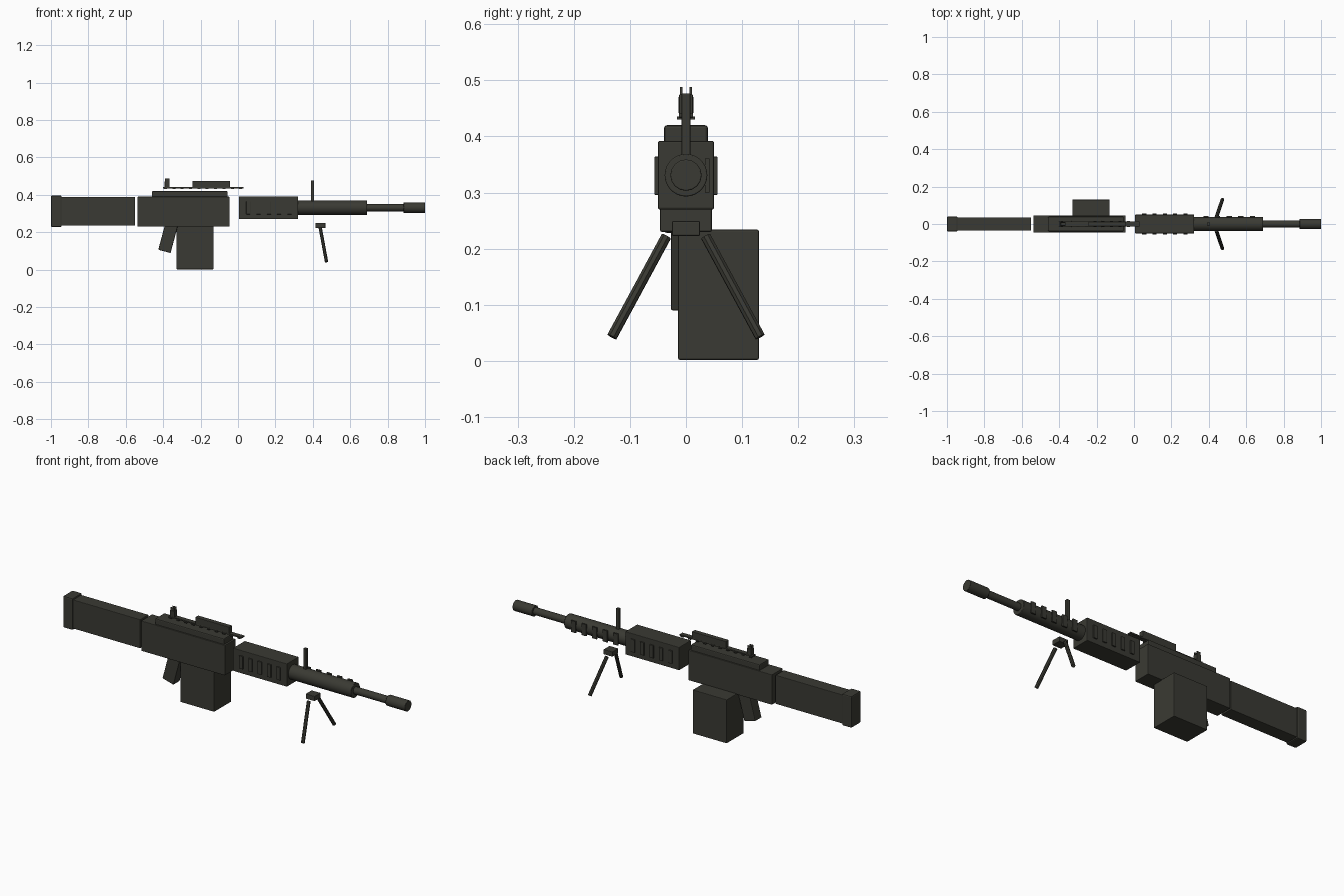
import bpy, math
from mathutils import Vector

mat = bpy.data.materials.new("dark olive metal")
mat.diffuse_color = (0.042, 0.042, 0.033, 1)


def finish(ob, name, bevel):
    ob.name = name
    ob.data.materials.append(mat)
    if bevel:
        m = ob.modifiers.new("edge", 'BEVEL')
        m.width, m.segments, m.limit_method = bevel, 2, 'ANGLE'
    return ob


def box(name, x, y, z, bevel=0.003, tilt=0):
    """Box from (min, max) ranges, tilted around y."""
    c = [(a + b) / 2 for a, b in (x, y, z)]
    bpy.ops.mesh.primitive_cube_add(size=1, location=c, rotation=(0, tilt, 0))
    ob = bpy.context.object
    ob.scale = [b - a for a, b in (x, y, z)]
    bpy.ops.object.transform_apply(location=False, rotation=False, scale=True)
    return finish(ob, name, bevel)


def tube(name, a, b, r, sides=24, bevel=0.002):
    """Cylinder between two points."""
    a, b = Vector(a), Vector(b)
    bpy.ops.mesh.primitive_cylinder_add(vertices=sides, radius=r, depth=(b - a).length, location=(a + b) / 2)
    ob = bpy.context.object
    ob.rotation_euler = (b - a).to_track_quat('Z', 'Y').to_euler()
    finish(ob, name, bevel)
    if sides > 8:
        bpy.ops.object.shade_smooth_by_angle(angle=math.radians(35))
    return ob


# Stock and butt pad
box("stock", (-0.95, -0.55), (-0.035, 0.035), (0.235, 0.388))
box("butt_pad", (-1.0, -0.943), (-0.04, 0.04), (0.228, 0.396), 0.006)

# Receiver and top cover
box("receiver", (-0.537, -0.045), (-0.046, 0.046), (0.23, 0.39))
box("top_cover", (-0.46, -0.055), (-0.039, 0.039), (0.38, 0.42), 0.005)

# Sight rail with cross teeth, optic block and rear sight
box("rail", (-0.40, 0.03), (-0.0125, 0.0125), (0.434, 0.441), 0.001)
for i in range(10):
    x = -0.388 + i * 0.0447
    box(f"rail_tooth_{i}", (x - 0.008, x + 0.008), (-0.016, 0.016), (0.430, 0.436), 0.001)
box("optic_block", (-0.243, -0.043), (-0.0125, 0.0125), (0.439, 0.475), 0.002)
box("rear_sight_base", (-0.392, -0.365), (-0.013, 0.013), (0.44, 0.472), 0.002)
for s in (-1, 1):
    box("rear_sight_prong", (-0.39, -0.367), (s * 0.0085 - 0.002, s * 0.0085 + 0.002), (0.46, 0.488), 0.0005)

# Handguard with vent plates on both sides
box("handguard", (0.005, 0.322), (-0.05, 0.05), (0.27, 0.392))
for i in range(5):
    x = 0.055 + i * 0.055
    for s in (-1, 1):
        box("handguard_vent", (x - 0.011, x + 0.011), (s * 0.0525 - 0.0035, s * 0.0525 + 0.0035), (0.296, 0.364), 0.001)

# Barrel shroud with plates on one side, barrel, muzzle
tube("barrel_shroud", (0.31, 0, 0.331), (0.69, 0, 0.331), 0.038, 32)
for i in range(5):
    x = 0.385 + i * 0.062
    box(f"shroud_plate_{i}", (x - 0.014, x + 0.014), (0.034, 0.042), (0.30, 0.361), 0.001)
tube("barrel", (0.68, 0, 0.331), (0.90, 0, 0.331), 0.019)
tube("muzzle", (0.885, 0, 0.331), (1.0, 0, 0.331), 0.028, 16)

# Front sight post
box("front_sight", (0.389, 0.406), (-0.008, 0.008), (0.36, 0.477), 0.002)

# Bipod
box("bipod_mount", (0.415, 0.467), (-0.025, 0.025), (0.223, 0.249), 0.002)
for s in (-1, 1):
    tube("bipod_leg", (0.44, s * 0.035, 0.222), (0.473, s * 0.132, 0.043), 0.0095, 8, 0)

# Pistol grip, trigger and ammunition box
box("pistol_grip", (-0.408, -0.34), (-0.027, 0.027), (0.095, 0.245), 0.004, math.radians(15))
box("trigger", (-0.328, -0.303), (-0.01, 0.01), (0.205, 0.24), 0.002)
box("ammo_box", (-0.33, -0.13), (-0.014, 0.13), (0.002, 0.234))
